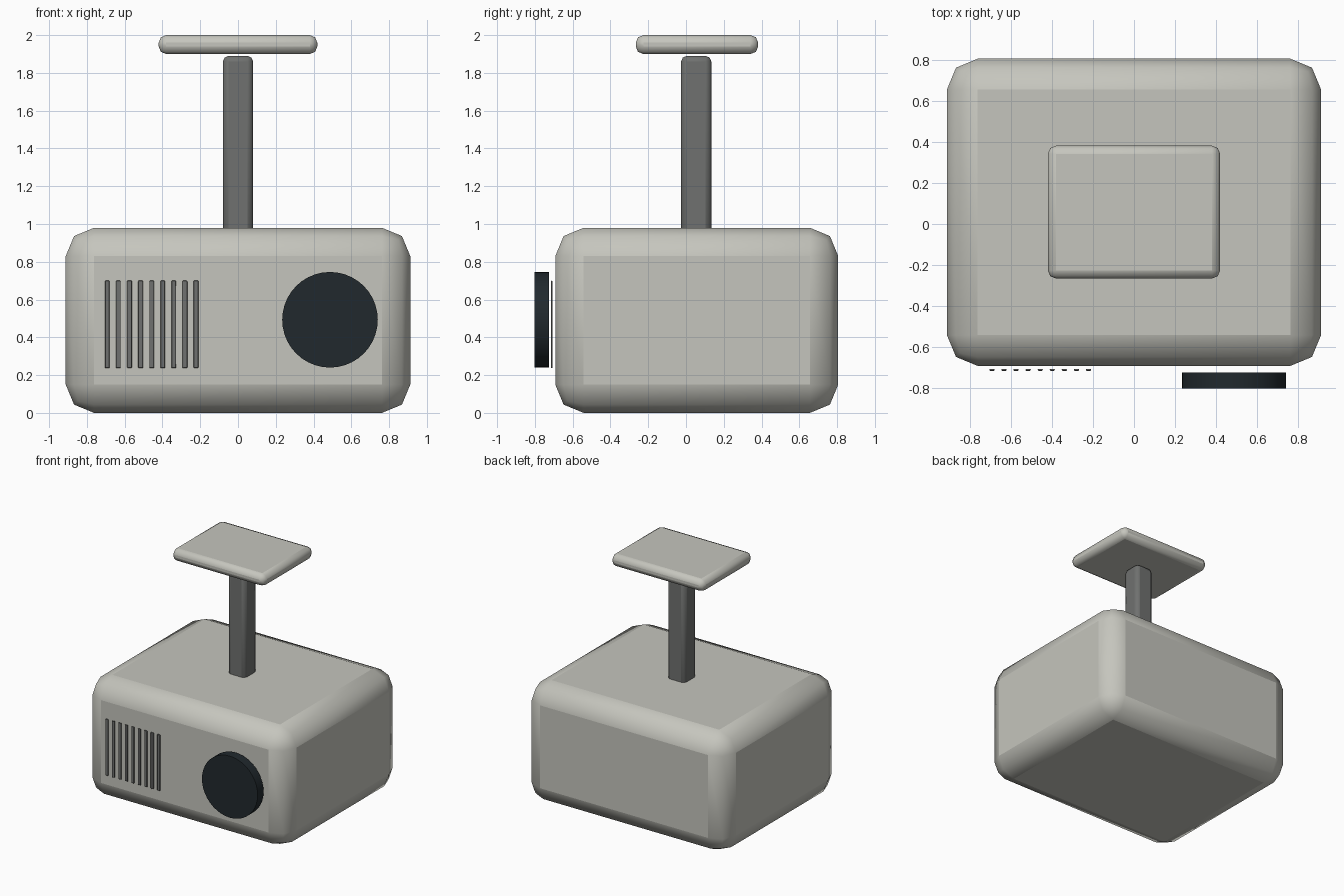
import bpy
import math

if "Cube" in bpy.data.objects:
    bpy.data.objects.remove(bpy.data.objects["Cube"])


def material(name, rgb):
    m = bpy.data.materials.new(name)
    m.diffuse_color = (*rgb, 1)
    m.use_nodes = True
    m.node_tree.nodes["Principled BSDF"].inputs["Base Color"].default_value = m.diffuse_color
    return m


shell = material("shell_grey", (0.56, 0.56, 0.51))
metal = material("dark_grey", (0.16, 0.165, 0.16))
glass = material("dark_glass", (0.015, 0.022, 0.027))


def box(name, x, y, z, bevel, segments, mat):
    """Rounded box from (min, max) ranges on each axis."""
    bpy.ops.mesh.primitive_cube_add(size=1)
    ob = bpy.context.object
    ob.name = name
    for v in ob.data.vertices:
        v.co = [(lo + hi) / 2 + c * (hi - lo) for c, (lo, hi) in zip(v.co, (x, y, z))]
    mod = ob.modifiers.new("rounding", "BEVEL")
    mod.width = bevel
    mod.segments = segments
    ob.data.materials.append(mat)
    bpy.ops.object.shade_smooth_by_angle(angle=math.radians(50))
    return ob


# Housing
box("housing", (-0.912, 0.912), (-0.692, 0.806), (0, 0.98), 0.15, 2, shell)

# Ceiling mount: post and plate
box("mount_post", (-0.08, 0.08), (-0.026, 0.134), (0.93, 1.89), 0.03, 2, metal)
box("mount_plate", (-0.42, 0.42), (-0.266, 0.382), (1.90, 2.0), 0.04, 2, shell)

# Vent slats
for i in range(9):
    cx = -0.692 + i * 0.0587
    box(f"vent_slat_{i + 1}", (cx - 0.0125, cx + 0.0125), (-0.716, -0.706),
        (0.237, 0.7), 0.004, 2, metal)

# Lens disc
bpy.ops.mesh.primitive_cylinder_add(vertices=40, radius=0.253, depth=0.077,
                                    location=(0.487, -0.7635, 0.493),
                                    rotation=(math.pi / 2, 0, 0))
lens = bpy.context.object
lens.name = "lens"
lens.data.materials.append(glass)
bpy.ops.object.shade_smooth_by_angle(angle=math.radians(30))
